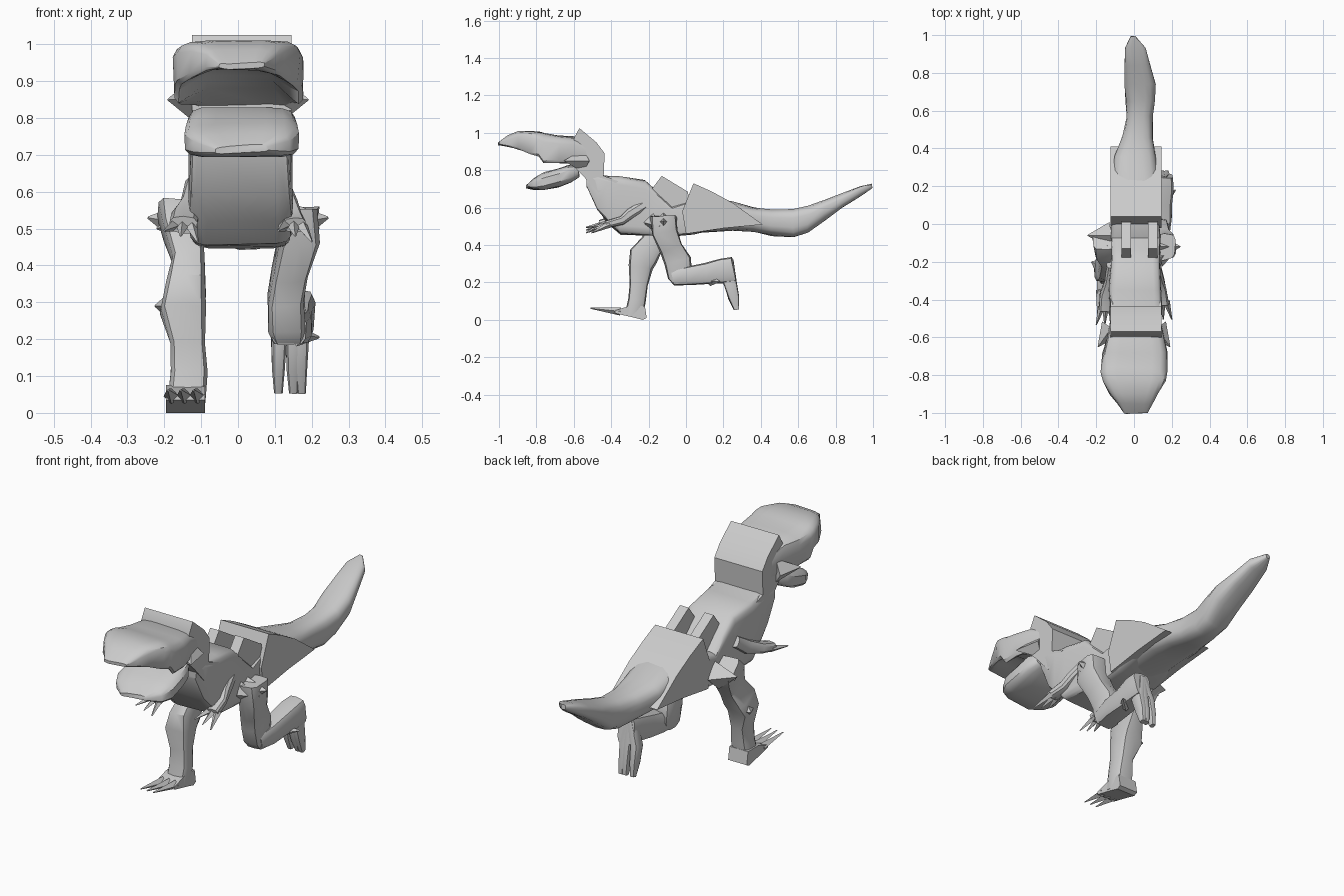
import bpy, bmesh, math
from mathutils import Vector, noise

cube = bpy.data.objects.get("Cube")
if cube:
    bpy.data.objects.remove(cube, do_unlink=True)

grey = bpy.data.materials.new("plain grey")
grey.use_nodes = True
COLOUR = (0.6, 0.6, 0.6, 1)
grey.diffuse_color = COLOUR
grey.node_tree.nodes["Principled BSDF"].inputs["Base Color"].default_value = COLOUR


def finish(name, bm, angle=35):
    bmesh.ops.recalc_face_normals(bm, faces=bm.faces)
    mesh = bpy.data.meshes.new(name)
    bm.to_mesh(mesh)
    bm.free()
    mesh.materials.append(grey)
    ob = bpy.data.objects.new(name, mesh)
    bpy.context.collection.objects.link(ob)
    bpy.ops.object.select_all(action="DESELECT")
    bpy.context.view_layer.objects.active = ob
    ob.select_set(True)
    bpy.ops.object.shade_smooth_by_angle(angle=math.radians(angle))
    return ob


def section(sides, power):
    """Unit rounded-square outline."""
    pts = []
    for i in range(sides):
        a = math.tau * (i + 0.5) / sides
        c, s = math.cos(a), math.sin(a)
        pts.append((math.copysign(abs(c) ** (2 / power), c),
                    math.copysign(abs(s) ** (2 / power), s)))
    return pts


def skin(name, rings, crumple):
    bm = bmesh.new()
    loops = []
    for ring in rings:
        loops.append([bm.verts.new(p + crumple * noise.noise_vector(p * 9)) for p in ring])
    n = len(loops[0])
    for a, b in zip(loops, loops[1:]):
        for i in range(n):
            bm.faces.new((a[i], a[(i + 1) % n], b[(i + 1) % n], b[i]))
    bm.faces.new(loops[0])
    bm.faces.new(loops[-1])
    return finish(name, bm)


def loft(name, stations, power=4, sides=16, crumple=0.01):
    """Stations: y, bottom, top, right edge, left edge, hollow of the underside."""
    rings = []
    for y, zb, zt, x0, x1, arch in stations:
        ring = []
        for u, v in section(sides, power):
            z = (zb + zt) / 2 + v * (zt - zb) / 2
            if v < 0:
                z += arch * (1 - abs(u) ** 2) * -v
            ring.append(Vector(((x0 + x1) / 2 + u * (x1 - x0) / 2, y, z)))
        rings.append(ring)
    return skin(name, rings, crumple)


def limb(name, path, power=3, sides=10, crumple=0.012):
    """Path: x, y, z, half width, half depth."""
    pts = [Vector(p[:3]) for p in path]
    rings = []
    for i, (x, y, z, w, d) in enumerate(path):
        t = pts[min(i + 1, len(pts) - 1)] - pts[max(i - 1, 0)]
        t.x = 0
        side = Vector((1, 0, 0))
        up = side.cross(t.normalized())
        rings.append([pts[i] + side * u * w + up * v * d for u, v in section(sides, power)])
    return skin(name, rings, crumple)


def prism(name, outline, x0, x1):
    """Side outline (y, z) carried straight across the width."""
    bm = bmesh.new()
    face = bm.faces.new([bm.verts.new((x0, y, z)) for y, z in outline])
    out = bmesh.ops.extrude_face_region(bm, geom=[face])
    moved = [v for v in out["geom"] if isinstance(v, bmesh.types.BMVert)]
    bmesh.ops.translate(bm, verts=moved, vec=(x1 - x0, 0, 0))
    return finish(name, bm, 30)


def spike(name, base, tip, radius, sides=4):
    base, tip = Vector(base), Vector(tip)
    bm = bmesh.new()
    axis = tip - base
    bmesh.ops.create_cone(bm, cap_ends=True, segments=sides, radius1=radius,
                          radius2=0.003, depth=axis.length)
    bm.transform(axis.to_track_quat("Z", "Y").to_matrix().to_4x4())
    bmesh.ops.translate(bm, verts=bm.verts, vec=(base + tip) / 2)
    return finish(name, bm)


# Torso, hips and tail
loft("torso", [
    (-.53, .71, .77, -.125, .14, 0), (-.47, .59, .78, -.13, .145, 0),
    (-.42, .52, .77, -.13, .145, 0), (-.35, .455, .765, -.13, .145, 0),
    (-.22, .45, .745, -.125, .14, 0), (-.14, .45, .67, -.12, .14, 0),
    (-.07, .445, .61, -.12, .135, 0), (.04, .455, .64, -.12, .135, 0),
    (.15, .485, .63, -.12, .135, 0)], power=9)
loft("tail", [
    (.08, .465, .66, -.12, .14, 0), (.25, .48, .635, -.115, .135, 0),
    (.36, .47, .605, -.10, .12, 0), (.46, .45, .59, -.06, .10, 0),
    (.57, .44, .595, -.04, .10, 0), (.65, .465, .61, -.045, .11, 0),
    (.74, .53, .64, -.05, .11, 0), (.84, .60, .675, -.05, .09, 0),
    (.93, .66, .71, -.045, .065, 0), (.995, .705, .73, -.02, .01, 0)], power=3)
prism("hip_saddle", [(.04, .73), (.14, .685), (.25, .625), (.41, .51), (.2, .49),
                     (0, .46), (-.02, .58)], -.125, .145)
for x in (-.065, .075):
    prism("back_plate", [(-.19, .69), (-.13, .77), (.01, .685), (.02, .62), (-.1, .57)],
          x, x + .05)

# Head and neck
prism("neck", [(-.6, .82), (-.6, .97), (-.57, 1.025), (-.48, .95), (-.435, .89),
               (-.44, .77), (-.36, .74), (-.47, .68), (-.55, .77)], -.125, .145)
loft("skull", [
    (-1, .935, .95, -.05, .07, 0), (-.95, .915, .985, -.09, .10, .02),
    (-.9, .89, 1.01, -.13, .13, .06), (-.83, .865, 1.01, -.165, .17, .09),
    (-.785, .85, 1.005, -.175, .18, .09), (-.76, .805, 1.0, -.175, .18, .13),
    (-.68, .81, .985, -.165, .175, .10), (-.6, .82, .98, -.145, .16, .02),
    (-.5, .80, .94, -.125, .145, 0)], power=5)
loft("lower_jaw", [
    (-.85, .705, .725, -.06, .08, 0), (-.81, .695, .755, -.12, .14, 0),
    (-.76, .695, .785, -.145, .165, 0), (-.68, .705, .81, -.145, .165, 0),
    (-.62, .735, .83, -.14, .16, 0), (-.575, .765, .83, -.11, .13, 0)], power=4)
for s in (-1, 1):
    spike("cheek_flap", (s * .12, -.55, .85), (s * .19, -.65, .85), .06)

# Arms and claws, tucked close to the chest
for s, dy in ((-1, -.01), (1, .02)):
    limb("arm", [(s * .11, -.22, .62, .035, .03), (s * .125, -.30, .565, .035, .035),
                 (s * .14, -.36 + dy, .53, .035, .028),
                 (s * .15, -.45 + dy, .505, .035, .022)])
    for k in (-1, 0, 1):
        spike("claw", (s * .15 + k * .022, -.43 + dy, .51),
              (s * .155 + k * .045, -.525 + dy, .48 - .015 * k), .018)

# Planted leg
limb("right_leg", [
    (-.15, -.09, .55, .065, .06), (-.15, -.13, .49, .055, .075),
    (-.135, -.18, .41, .045, .065), (-.145, -.225, .34, .055, .075),
    (-.15, -.245, .28, .06, .065), (-.135, -.255, .19, .045, .05),
    (-.135, -.265, .11, .045, .05), (-.14, -.275, .03, .05, .055)], power=4)
prism("right_foot", [(-.21, .01), (-.22, .075), (-.3, .075), (-.38, .05), (-.38, .035),
                     (-.29, .015), (-.23, 0)], -.195, -.09)
for x in (-.18, -.145, -.11):
    spike("toe", (x, -.35, .045), (x - .01, -.51, .062), .022)
spike("right_knee_shard", (-.15, -.24, .29), (-.225, -.2, .29), .07)

# Raised leg
limb("left_thigh", [
    (.155, -.12, .555, .065, .07), (.165, -.115, .47, .06, .07),
    (.14, -.08, .38, .05, .06), (.13, -.045, .31, .05, .07),
    (.135, -.03, .23, .05, .065), (.14, -.03, .19, .04, .04)], power=4)
limb("left_shin", [
    (.14, -.07, .225, .045, .04), (.15, .02, .235, .05, .055),
    (.155, .11, .25, .05, .06), (.16, .19, .262, .05, .065),
    (.16, .255, .27, .045, .068)], power=4)
for x in (.11, .15, .172):
    limb("raised_toe", [(.15, .225, .32, .025, .03), (x, .235, .2, .022, .035),
                        (x, .255, .12, .018, .028), (x, .27, .055, .012, .014)],
         crumple=.004)
spike("left_knee_shard", (.16, .13, .21), (.22, .18, .205), .03)

# Hip flaps
for s, y in ((-1, -.06), (1, -.12)):
    spike("hip_flap", (s * .13, y, .51), (s * .245, y, .53), .07)
    spike("thigh_flap", (s * .13, y - .06, .52), (s * .22, y - .02, .5), .05)
